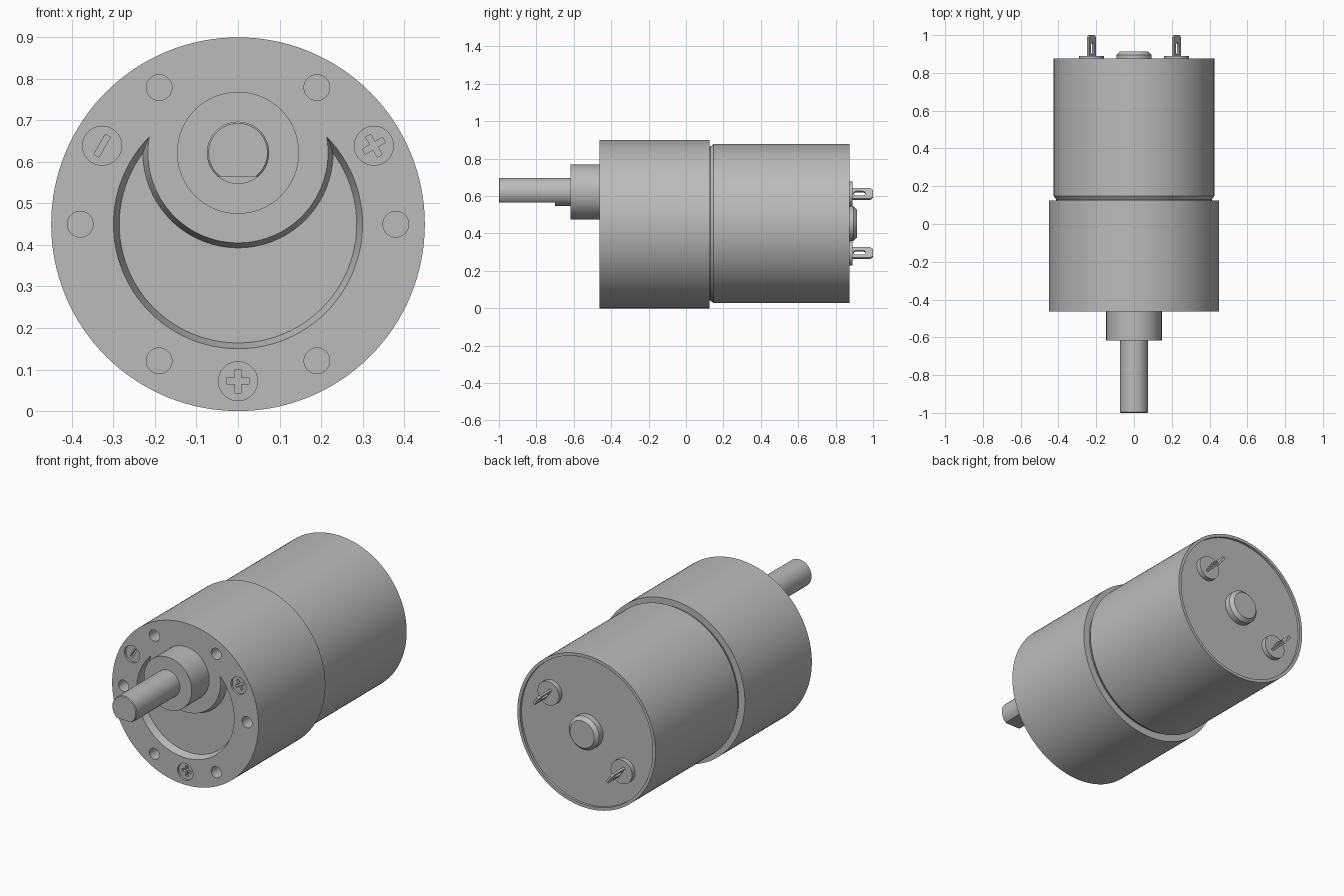
import bpy, bmesh, math
from mathutils import Matrix, Vector

cube = bpy.data.objects.get("Cube")
if cube:
    bpy.data.objects.remove(cube, do_unlink=True)

metal = bpy.data.materials.new("brushed_grey_metal")
metal.use_nodes = True
GREY = (0.5, 0.5, 0.5, 1)
metal.diffuse_color = GREY
metal.node_tree.nodes["Principled BSDF"].inputs["Base Color"].default_value = GREY

AXIS = 0.45          # height of the gearbox axis
MOTOR_AXIS = 0.453
SHAFT_AXIS = 0.622   # the output shaft is offset upward
FACE = -0.463        # front face of the gearbox


def finish(name, bm):
    bmesh.ops.recalc_face_normals(bm, faces=bm.faces)
    mesh = bpy.data.meshes.new(name)
    bm.to_mesh(mesh)
    bm.free()
    obj = bpy.data.objects.new(name, mesh)
    mesh.materials.append(metal)
    bpy.context.collection.objects.link(obj)
    return obj


def lathe(name, profile, x=0, z=AXIS, sides=64):
    """Closed solid turned about the y direction from (radius, y) points."""
    bm = bmesh.new()
    rings = []
    for r, y in profile:
        rings.append([bm.verts.new((x + r * math.cos(a), y, z + r * math.sin(a)))
                      for a in (math.tau * i / sides for i in range(sides))])
    for a, b in zip(rings, rings[1:]):
        for i in range(sides):
            j = (i + 1) % sides
            bm.faces.new((a[i], a[j], b[j], b[i]))
    bm.faces.new(rings[0])
    bm.faces.new(rings[-1])
    return finish(name, bm)


def box(name, size, centre, turn=0):
    bm = bmesh.new()
    bmesh.ops.create_cube(bm, size=1)
    bm.transform(Matrix.Translation(centre) @ Matrix.Rotation(turn, 4, 'Y')
                 @ Matrix.Diagonal((*size, 1)))
    return finish(name, bm)


def cut(target, cutter):
    """Subtract the cutter, then discard it."""
    cutter.hide_render = True
    mod = target.modifiers.new("cut", 'BOOLEAN')
    mod.operation = 'DIFFERENCE'
    mod.solver = 'EXACT'
    mod.object = cutter
    bpy.ops.object.select_all(action='DESELECT')
    bpy.context.view_layer.objects.active = target
    target.select_set(True)
    bpy.ops.object.modifier_apply(modifier=mod.name)
    bpy.data.objects.remove(cutter, do_unlink=True)


def smooth(obj):
    bpy.ops.object.select_all(action='DESELECT')
    bpy.context.view_layer.objects.active = obj
    obj.select_set(True)
    bpy.ops.object.shade_smooth_by_angle(angle=math.radians(30))


def polar(radius, degrees):
    a = math.radians(degrees)
    return radius * math.cos(a), AXIS + radius * math.sin(a)


parts = []

# Gearbox housing
gearbox = lathe("gearbox_housing", [(0.45, FACE), (0.45, 0.125)], sides=128)
parts.append(gearbox)

# Crescent recess with drafted walls around the output boss
DEPTH = FACE + 0.04
crescent = lathe("crescent_cutter", [(0.307, FACE - 0.02), (0.286, DEPTH)], sides=96)
cut(crescent, lathe("island_cutter", [(0.205, FACE - 0.04), (0.235, DEPTH + 0.02)],
                    z=SHAFT_AXIS, sides=96))
cut(gearbox, crescent)

# Mounting holes
for k in range(6):
    hx, hz = polar(0.38, 60 * k)
    cut(gearbox, lathe("hole_cutter", [(0.031, FACE - 0.02), (0.031, FACE + 0.1)],
                       hx, hz, sides=32))

# Screws set slightly below the face, with cross slots
for k, angle in enumerate((270, 30, 150)):
    sx, sz = polar(0.378, angle)
    cut(gearbox, lathe("pocket_cutter", [(0.047, FACE - 0.02), (0.047, FACE + 0.03)],
                       sx, sz, sides=40))
    screw = lathe("screw_%d" % (k + 1), [(0.047, FACE + 0.012), (0.047, FACE + 0.05)],
                  sx, sz, sides=40)
    for turn in (0, 90):
        cut(screw, box("slot_cutter", (0.056, 0.05, 0.014),
                       Vector((sx, FACE + 0.012, sz)), math.radians(turn - angle)))
    parts.append(screw)

# Output boss and D-shaped shaft
parts.append(lathe("output_boss", [(0.147, -0.617), (0.147, FACE + 0.02)], z=SHAFT_AXIS))
shaft = lathe("output_shaft", [(0.071, -1), (0.075, -0.996), (0.075, -0.6)], z=SHAFT_AXIS)
cut(shaft, box("flat_cutter", (0.4, 0.4, 0.1), Vector((0, -0.9, 0.515))))
parts.append(shaft)

# Motor can with chamfered shoulder and recessed end plate
parts.append(lathe("motor_can", [(0.412, 0.11), (0.412, 0.13), (0.425, 0.148),
                                 (0.425, 0.875), (0.408, 0.875), (0.408, 0.862)],
                   z=MOTOR_AXIS, sides=128))

# Rear bearing hub
parts.append(lathe("bearing_hub", [(0.093, 0.855), (0.093, 0.895), (0.075, 0.914)],
                   z=MOTOR_AXIS))

# Two diagonally opposed insulators with slotted solder tabs
for side, label in ((1, "left"), (-1, "right")):
    tx, tz = 0.225 * side, MOTOR_AXIS + 0.158 * side
    parts.append(lathe(label + "_insulator", [(0.066, 0.855), (0.066, 0.889)],
                       tx, tz, sides=40))
    bm = bmesh.new()
    outline = [(-0.034, 0.87), (0.034, 0.87), (0.034, 0.986),
               (0.022, 1), (-0.022, 1), (-0.034, 0.986)]
    base = bm.faces.new([bm.verts.new((u, v, -0.006)) for u, v in outline])
    top = bmesh.ops.extrude_face_region(bm, geom=[base])["geom"]
    bmesh.ops.translate(bm, vec=(0, 0, 0.012),
                        verts=[g for g in top if isinstance(g, bmesh.types.BMVert)])
    lean = Matrix.Translation((tx, 0, tz)) @ Matrix.Rotation(math.atan2(0.82, 0.57), 4, 'Y')
    bm.transform(lean)
    tab = finish(label + "_solder_tab", bm)
    # Rounded slot through the tab
    bm = bmesh.new()
    bmesh.ops.create_cone(bm, cap_ends=True, segments=24, radius1=0.014,
                          radius2=0.014, depth=0.06)
    for v in bm.verts:
        v.co.y += 0.946 if v.co.y > 0 else 0.91
    bm.transform(lean)
    cut(tab, finish("slot_cutter", bm))
    parts.append(tab)

for part in parts:
    smooth(part)
